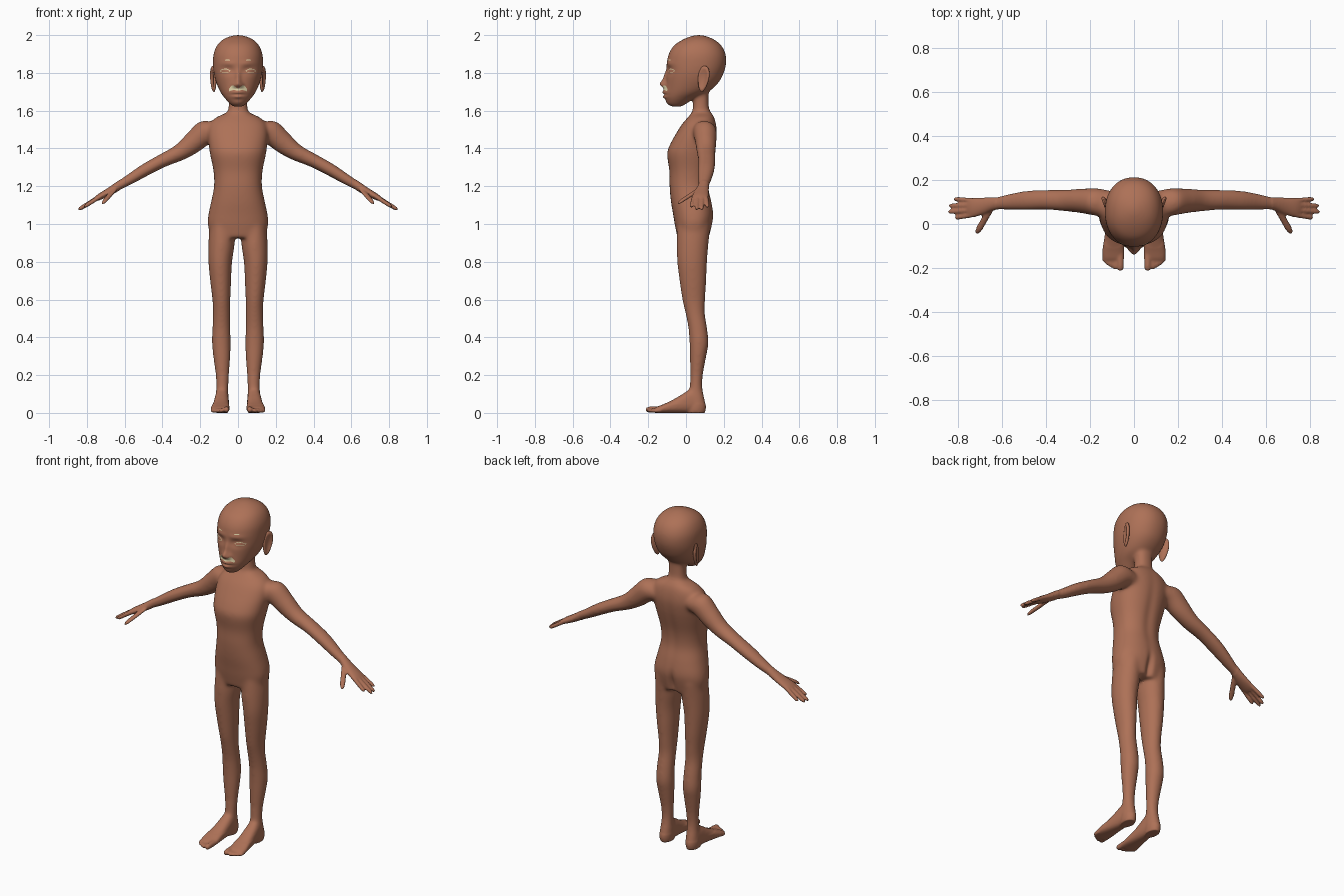
import bpy, bmesh, math
from mathutils import Vector, Matrix
from mathutils.bvhtree import BVHTree

X, Y, Z = Vector((1, 0, 0)), Vector((0, 1, 0)), Vector((0, 0, 1))


def material(name, rgb):
    m = bpy.data.materials.new(name)
    m.diffuse_color = (*rgb, 1)
    return m


SKIN = material("brown_skin", (0.42, 0.165, 0.095))
CREAM = material("cream", (0.85, 0.75, 0.45))


def make_object(name, bm, mat):
    bmesh.ops.recalc_face_normals(bm, faces=bm.faces)
    for f in bm.faces:
        f.smooth = True
    me = bpy.data.meshes.new(name)
    bm.to_mesh(me)
    bm.free()
    me.materials.append(mat)
    ob = bpy.data.objects.new(name, me)
    bpy.context.collection.objects.link(ob)
    return ob


def spline(pts, steps):
    """Catmull-Rom through tuples of any length."""
    p = [pts[0]] + list(pts) + [pts[-1]]
    out = []
    for i in range(1, len(p) - 2):
        for s in range(steps):
            t = s / steps
            out.append([0.5 * (2 * b + (c - a) * t + (2 * a - 5 * b + 4 * c - d) * t * t
                               + (3 * b - a - 3 * c + d) * t ** 3)
                        for a, b, c, d in zip(*p[i - 1:i + 3])])
    return out + [list(pts[-1])]


def loft(bm, sections, u, v, side=1, power=2.0, n=28):
    """Closed skin through (x, y, z, radius_u, radius_v) sections."""
    rings = []
    for x, y, z, ru, rv in spline(sections, 5):
        ring = []
        for k in range(n):
            a = 2 * math.pi * k / n
            c, s = math.cos(a), math.sin(a)
            c = math.copysign(abs(c) ** (2 / power), c)
            s = math.copysign(abs(s) ** (2 / power), s)
            co = Vector((x, y, z)) + u * c * max(ru, 0.002) + v * s * max(rv, 0.002)
            co.x *= side
            ring.append(bm.verts.new(co))
        rings.append(ring)
    for r, q in zip(rings, rings[1:]):
        for k in range(n):
            bm.faces.new((r[k], r[(k + 1) % n], q[(k + 1) % n], q[k]))
    bm.faces.new(rings[0])
    bm.faces.new(rings[-1])


def upright(rows):
    """(z, half width, front y, back y, centre x) -> loft sections."""
    return [(cx, (f + b) / 2, z, w, (b - f) / 2) for z, w, f, b, cx in rows]


def digit(bm, base, tip, r, u, v, side):
    a, b = Vector(base), Vector(tip)
    loft(bm, [(*a.lerp(b, t), r * k, r * k) for t, k in
              ((0, 1), (0.4, 1), (0.8, 0.95), (0.94, 0.7), (1, 0.25))], u, v, side, n=12)


bm = bmesh.new()

# Torso and neck
loft(bm, upright([
    (0.925, 0.145, -0.045, 0.122, 0), (1.0, 0.16, -0.06, 0.14, 0), (1.05, 0.157, -0.068, 0.146, 0),
    (1.12, 0.142, -0.08, 0.136, 0), (1.2, 0.127, -0.087, 0.12, 0), (1.28, 0.13, -0.088, 0.125, 0),
    (1.37, 0.148, -0.1, 0.147, 0), (1.42, 0.155, -0.085, 0.158, 0), (1.48, 0.16, -0.052, 0.165, 0),
    (1.53, 0.15, -0.02, 0.16, 0), (1.565, 0.115, 0.01, 0.15, 0), (1.59, 0.062, 0.03, 0.135, 0),
    (1.62, 0.05, 0.036, 0.121, 0), (1.75, 0.05, 0.04, 0.12, 0)]), X, Y, power=2.3, n=40)

# Head
loft(bm, upright([
    (1.62, 0.024, -0.075, -0.025, 0), (1.635, 0.043, -0.096, 0.0, 0), (1.665, 0.07, -0.105, 0.045, 0),
    (1.70, 0.095, -0.107, 0.12, 0), (1.75, 0.116, -0.107, 0.174, 0), (1.8, 0.129, -0.105, 0.2, 0),
    (1.85, 0.133, -0.102, 0.213, 0), (1.9, 0.13, -0.092, 0.21, 0), (1.945, 0.112, -0.064, 0.188, 0),
    (1.975, 0.083, -0.02, 0.152, 0), (1.992, 0.048, 0.02, 0.115, 0), (2.001, 0.012, 0.055, 0.08, 0)]),
    X, Y, power=2.15, n=40)

ARM_V = Vector((0.52, 0, 0.855))
for side in (1, -1):
    # Arm and palm
    loft(bm, [
        (0.10, 0.09, 1.49, 0.06, 0.06), (0.17, 0.1, 1.487, 0.063, 0.065), (0.24, 0.105, 1.43, 0.056, 0.058),
        (0.31, 0.107, 1.378, 0.05, 0.045), (0.40, 0.11, 1.335, 0.046, 0.037),
        (0.49, 0.107, 1.287, 0.045, 0.034), (0.57, 0.1, 1.238, 0.037, 0.029),
        (0.63, 0.093, 1.203, 0.03, 0.024), (0.68, 0.083, 1.172, 0.038, 0.021),
        (0.73, 0.075, 1.145, 0.045, 0.017), (0.755, 0.074, 1.131, 0.041, 0.012)], Y, ARM_V, side)
    # Fingers and thumb
    for base, tip in (((0.735, 0.041, 1.142), (0.815, 0.028, 1.09)),
                      ((0.74, 0.063, 1.142), (0.847, 0.055, 1.075)),
                      ((0.74, 0.086, 1.142), (0.843, 0.083, 1.075)),
                      ((0.73, 0.107, 1.145), (0.82, 0.114, 1.088))):
        digit(bm, base, tip, 0.0115, Y, ARM_V, side)
    digit(bm, (0.655, 0.065, 1.18), (0.717, -0.044, 1.11), 0.016,
          Vector((0.87, 0.5, 0)), Vector((-0.2, 0.3, 0.93)), side)
    # Leg
    loft(bm, upright([
        (1.0, 0.065, -0.045, 0.13, 0.085), (0.9, 0.07, -0.05, 0.12, 0.087), (0.8, 0.063, -0.047, 0.112, 0.094),
        (0.7, 0.056, -0.035, 0.108, 0.092), (0.6, 0.048, -0.02, 0.102, 0.088),
        (0.53, 0.046, -0.004, 0.1, 0.087), (0.45, 0.048, 0.012, 0.112, 0.088),
        (0.37, 0.05, 0.018, 0.12, 0.088), (0.3, 0.046, 0.02, 0.108, 0.086),
        (0.2, 0.036, 0.022, 0.09, 0.083), (0.13, 0.033, 0.018, 0.088, 0.083),
        (0.07, 0.036, 0.01, 0.1, 0.085), (0.03, 0.037, 0.0, 0.106, 0.086),
        (0.0, 0.033, 0.0, 0.1, 0.086)]), X, Y, side)
    # Foot
    loft(bm, [(cx, y, top / 2, w, top / 2) for y, cx, w, top in (
        (0.08, 0.086, 0.03, 0.08), (0.03, 0.086, 0.037, 0.125), (-0.02, 0.088, 0.041, 0.1),
        (-0.07, 0.091, 0.045, 0.07), (-0.12, 0.094, 0.05, 0.046), (-0.155, 0.093, 0.048, 0.032),
        (-0.168, 0.092, 0.043, 0.024))], X, Z, side, power=2.5)
    # Toes
    for x, y, r in ((0.062, -0.214, 0.0165), (0.087, -0.208, 0.0115), (0.105, -0.198, 0.011),
                    (0.121, -0.187, 0.0105), (0.135, -0.173, 0.01)):
        digit(bm, (x, -0.13, r + 0.004), (x, y, r), r, X, Z, side)

# Fuse all volumes into one continuous skin
body = make_object("body", bm, SKIN)
bpy.context.view_layer.objects.active = body
body.select_set(True)
mod = body.modifiers.new("fuse", 'REMESH')
mod.mode = 'VOXEL'
mod.voxel_size = 0.0055
bpy.ops.object.modifier_apply(modifier=mod.name)

bm = bmesh.new()
bm.from_mesh(body.data)


def relax(verts, times):
    for _ in range(times):
        bmesh.ops.smooth_vert(bm, verts=verts, factor=0.5, use_axis_x=True, use_axis_y=True, use_axis_z=True)


relax(bm.verts[:], 3)
relax([v for v in bm.verts if abs(v.co.x) < 0.63 and v.co.z > 0.05], 24)

# Soft sculpt strokes: (x, z, width, height, push in y), mirrored in x
FACE = [(0, 1.742, 0.013, 0.014, -0.026), (0, 1.775, 0.010, 0.024, -0.013),
        (0.019, 1.734, 0.009, 0.009, -0.011), (0.054, 1.813, 0.024, 0.015, 0.013),
        (0.06, 1.809, 0.015, 0.009, -0.008), (0.052, 1.85, 0.028, 0.01, -0.004),
        (0, 1.69, 0.036, 0.024, -0.011), (0, 1.697, 0.022, 0.007, -0.009),
        (0, 1.685, 0.024, 0.0045, 0.007), (0, 1.674, 0.019, 0.007, -0.009),
        (0, 1.642, 0.02, 0.012, -0.005)]
BACK = [(0, 0.97, 0.013, 0.05, -0.018), (0, 1.3, 0.02, 0.14, -0.006)]
for v in bm.verts:
    x, y, z = abs(v.co.x), v.co.y, v.co.z
    strokes = FACE if z > 1.6 and y < -0.02 else BACK if z < 1.6 and y > 0.06 and x < 0.08 else ()
    for sx, sz, w, h, push in strokes:
        v.co.y += push * math.exp(-((x - sx) / w) ** 2 / 2 - ((z - sz) / h) ** 2 / 2)
for f in bm.faces:
    f.smooth = True
bm.normal_update()
bm.to_mesh(body.data)
surface = BVHTree.FromBMesh(bm)
bm.free()


def painted_strip(name, pts, sides=(1, -1)):
    """Thin strip laid on the face along (x, z, half height) points."""
    bm = bmesh.new()
    for side in sides:
        cols = []
        for x, z, h in spline(pts, 6):
            col = []
            for k in range(5):
                zz = z + h * (k / 2 - 1)
                hit = surface.ray_cast(Vector((side * x, -1, zz)), Y)[0]
                col.append(bm.verts.new(hit - Y * 0.002))
            cols.append(col)
        for a, b in zip(cols, cols[1:]):
            for k in range(4):
                q = (a[k], b[k], b[k + 1], a[k + 1])
                bm.faces.new(q if side > 0 else q[::-1])
    ob = make_object(name, bm, CREAM)
    if ob.data.polygons[0].normal.y > 0:
        ob.data.flip_normals()


# Brows, lashes and lip patch
painted_strip("brow_marks", [(0.042, 1.866, 0.002), (0.055, 1.869, 0.003), (0.068, 1.867, 0.002)])
painted_strip("upper_lashes", [(0.04, 1.811, 0.0015), (0.065, 1.821, 0.002), (0.096, 1.813, 0.0015)])
painted_strip("lower_lashes", [(0.042, 1.807, 0.001), (0.066, 1.801, 0.0015), (0.094, 1.807, 0.001)])
painted_strip("lip_patch", [(-0.048, 1.709, 0.007), (-0.03, 1.721, 0.013), (-0.013, 1.717, 0.009),
                            (0, 1.712, 0.006), (0.013, 1.717, 0.009), (0.03, 1.721, 0.013),
                            (0.048, 1.709, 0.007)], (1,))

# Ears: flattened spheres with a hollow on the outer side
for side, label in ((1, "left"), (-1, "right")):
    bm = bmesh.new()
    bmesh.ops.create_uvsphere(bm, u_segments=32, v_segments=24, radius=1)
    for v in bm.verts:
        r = math.hypot(v.co.y, v.co.z)
        if v.co.x > 0 and r < 0.8:
            v.co.x -= 0.9 * (1 - (r / 0.8) ** 2)
        v.co.y *= 0.85 + 0.2 * v.co.z
    bm.transform(Matrix.Diagonal((side, 1, 1, 1)) @ Matrix.Translation((0.131, 0.092, 1.768))
                 @ Matrix.Rotation(-0.35, 4, 'Z') @ Matrix.Rotation(-0.15, 4, 'X')
                 @ Matrix.Diagonal((0.014, 0.036, 0.07, 1)))
    make_object(label + "_ear", bm, SKIN)
